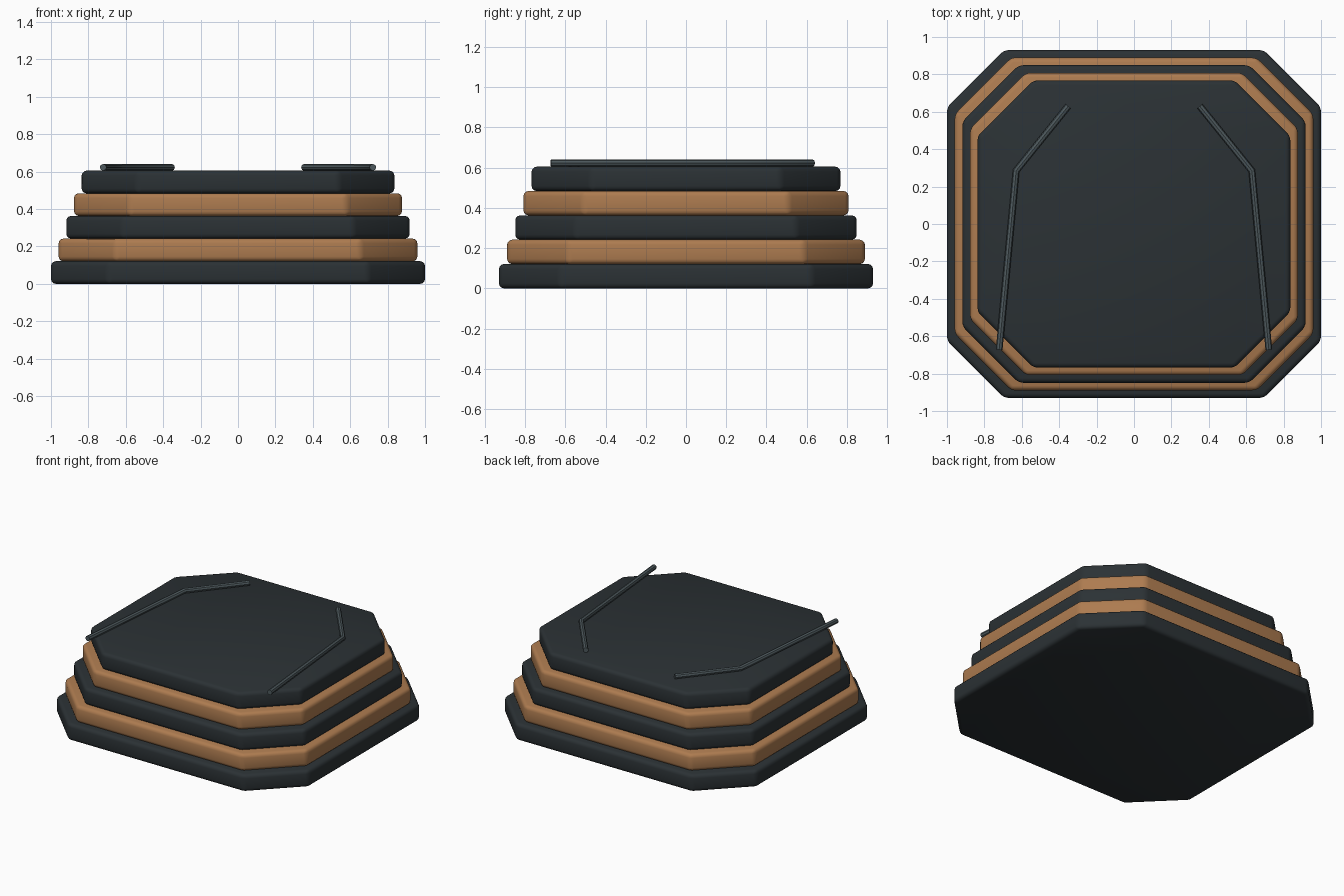
import bpy, bmesh
from mathutils import Vector

if "Cube" in bpy.data.objects:
    bpy.data.objects.remove(bpy.data.objects["Cube"])


def material(name, color):
    m = bpy.data.materials.new(name)
    m.diffuse_color = (*color, 1)
    m.use_nodes = True
    m.node_tree.nodes["Principled BSDF"].inputs["Base Color"].default_value = m.diffuse_color
    return m


dark = material("dark_slate", (0.024, 0.031, 0.035))
tan = material("tan", (0.42, 0.2, 0.08))
steel = material("steel", (0.075, 0.1, 0.11))


def finish(obj, mat):
    obj.data.materials.append(mat)
    bpy.ops.object.select_all(action='DESELECT')
    bpy.context.view_layer.objects.active = obj
    obj.select_set(True)
    bpy.ops.object.shade_smooth_by_angle(angle=0.6)


def make_object(name, bm, mat):
    bmesh.ops.recalc_face_normals(bm, faces=bm.faces)
    me = bpy.data.meshes.new(name)
    bm.to_mesh(me)
    bm.free()
    obj = bpy.data.objects.new(name, me)
    bpy.context.collection.objects.link(obj)
    finish(obj, mat)
    return obj


def octagon_slab(name, hx, hy, cut, z0, z1, mat):
    cx, cy = hx - cut, hy - cut
    outline = [(hx, -cy), (hx, cy), (cx, hy), (-cx, hy),
               (-hx, cy), (-hx, -cy), (-cx, -hy), (cx, -hy)]
    bm = bmesh.new()
    face = bm.faces.new([bm.verts.new((x, y, z0)) for x, y in outline])
    ext = bmesh.ops.extrude_face_region(bm, geom=[face], use_keep_orig=True)
    for v in ext["geom"]:
        if isinstance(v, bmesh.types.BMVert):
            v.co.z = z1
    bmesh.ops.recalc_face_normals(bm, faces=bm.faces)
    # Soft rounded rim
    bmesh.ops.bevel(bm, geom=bm.edges[:], offset=0.025, segments=3,
                    profile=0.5, affect='EDGES')
    return make_object(name, bm, mat)


# Stacked tiers, alternating colours and stepping inwards
STEP = 0.121
for i in range(5):
    octagon_slab(f"tier_{i + 1}", 1.0 - 0.041 * i, 0.93 - 0.0405 * i, 0.305 - 0.002 * i,
                 STEP * i, STEP * (i + 1), tan if i % 2 else dark)


# Bent rods lying on the top, one per side
def rod(name, side):
    cu = bpy.data.curves.new(name, 'CURVE')
    cu.dimensions = '3D'
    cu.bevel_depth = 0.018
    cu.bevel_resolution = 2
    cu.use_fill_caps = True
    sp = cu.splines.new('POLY')
    pts = [(0.352, 0.63), (0.63, 0.285), (0.721, -0.672)]
    sp.points.add(len(pts) - 1)
    for p, (x, y) in zip(sp.points, pts):
        p.co = (side * x, y, 0.623, 1)
    obj = bpy.data.objects.new(name, cu)
    bpy.context.collection.objects.link(obj)
    bpy.ops.object.select_all(action='DESELECT')
    bpy.context.view_layer.objects.active = obj
    obj.select_set(True)
    bpy.ops.object.convert(target='MESH')
    finish(bpy.context.object, steel)


rod("right_rod", 1)
rod("left_rod", -1)
